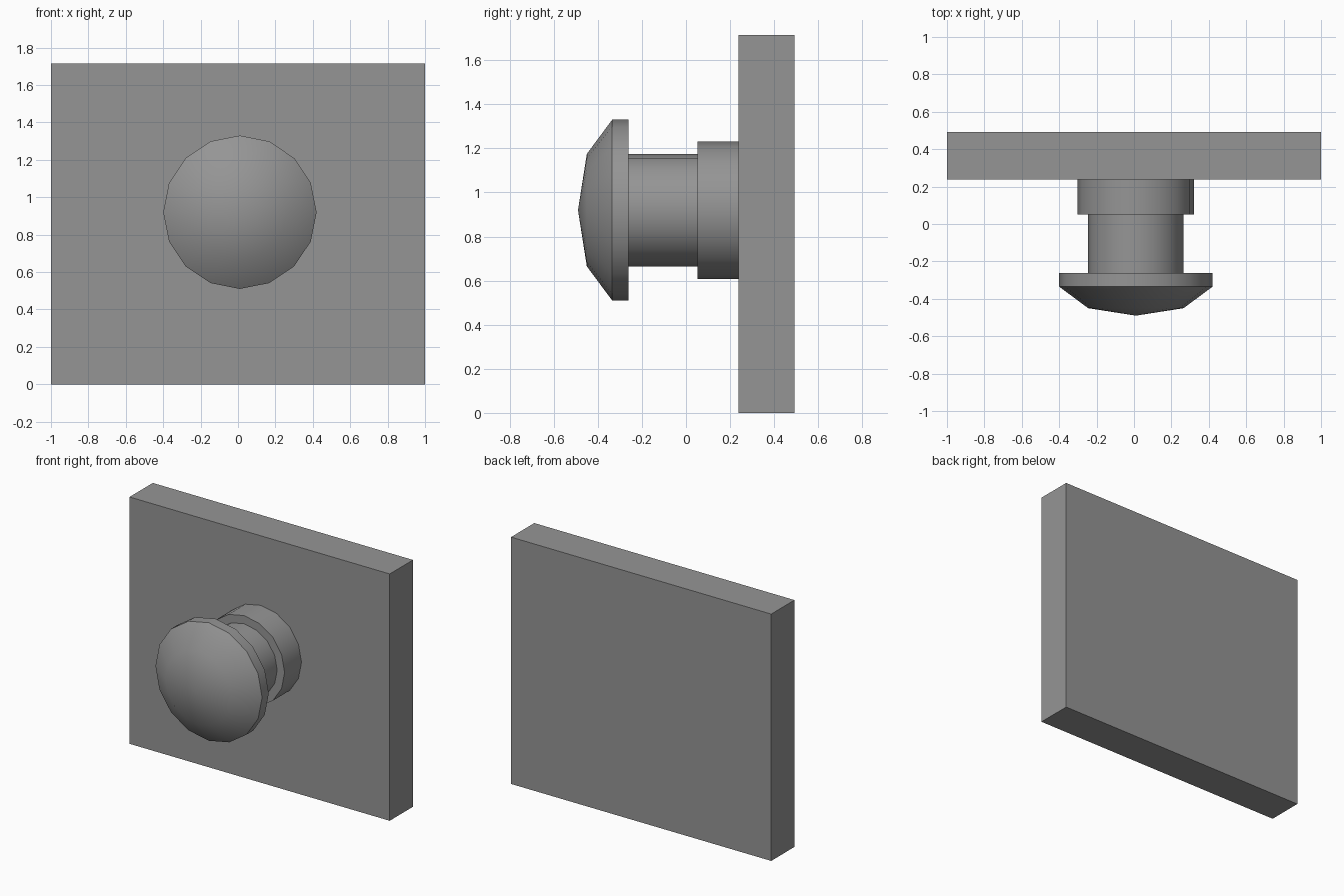
import bpy
import bmesh
from math import radians
from mathutils import Matrix, Vector

cube = bpy.data.objects.get("Cube")
if cube:
    bpy.data.objects.remove(cube, do_unlink=True)

# Single plain grey
grey = bpy.data.materials.new("grey")
grey.use_nodes = True
grey.diffuse_color = (0.3, 0.3, 0.3, 1)
grey.node_tree.nodes["Principled BSDF"].inputs["Base Color"].default_value = (0.3, 0.3, 0.3, 1)

CENTRE = Vector((0.01, 0, 0.92))
SIDES = 16


def add_object(name, bm, smooth_angle=None):
    bmesh.ops.recalc_face_normals(bm, faces=bm.faces)
    mesh = bpy.data.meshes.new(name)
    bm.to_mesh(mesh)
    bm.free()
    mesh.materials.append(grey)
    obj = bpy.data.objects.new(name, mesh)
    bpy.context.collection.objects.link(obj)
    if smooth_angle:
        bpy.ops.object.select_all(action="DESELECT")
        obj.select_set(True)
        bpy.context.view_layer.objects.active = obj
        bpy.ops.object.shade_smooth_by_angle(angle=radians(smooth_angle))
    return obj


def lathe(name, profile):
    """Turn a (radius, y) profile about the knob's front-to-back axis."""
    bm = bmesh.new()
    verts = [bm.verts.new(CENTRE + Vector((0, y, r))) for r, y in profile]
    edges = [bm.edges.new(pair) for pair in zip(verts, verts[1:])]
    bmesh.ops.spin(bm, geom=verts + edges, cent=CENTRE, axis=(0, 1, 0),
                   angle=radians(360), steps=SIDES)
    bmesh.ops.remove_doubles(bm, verts=bm.verts, dist=0.0005)
    return add_object(name, bm, 50)


# Flat backing plate
bm = bmesh.new()
bmesh.ops.create_cube(bm, size=1, matrix=Matrix.Translation((0, 0.365, 0.8575))
                      @ Matrix.Diagonal((2, 0.255, 1.715, 1)))
add_object("backing_plate", bm)

# Stepped round knob: domed cap, neck and collar
lathe("domed_cap", [(0, -0.49), (0.255, -0.45), (0.41, -0.335), (0.41, -0.262), (0.255, -0.262)])
lathe("neck", [(0.255, -0.262), (0.255, 0.052)])
lathe("collar", [(0.255, 0.052), (0.312, 0.052), (0.312, 0.238)])
